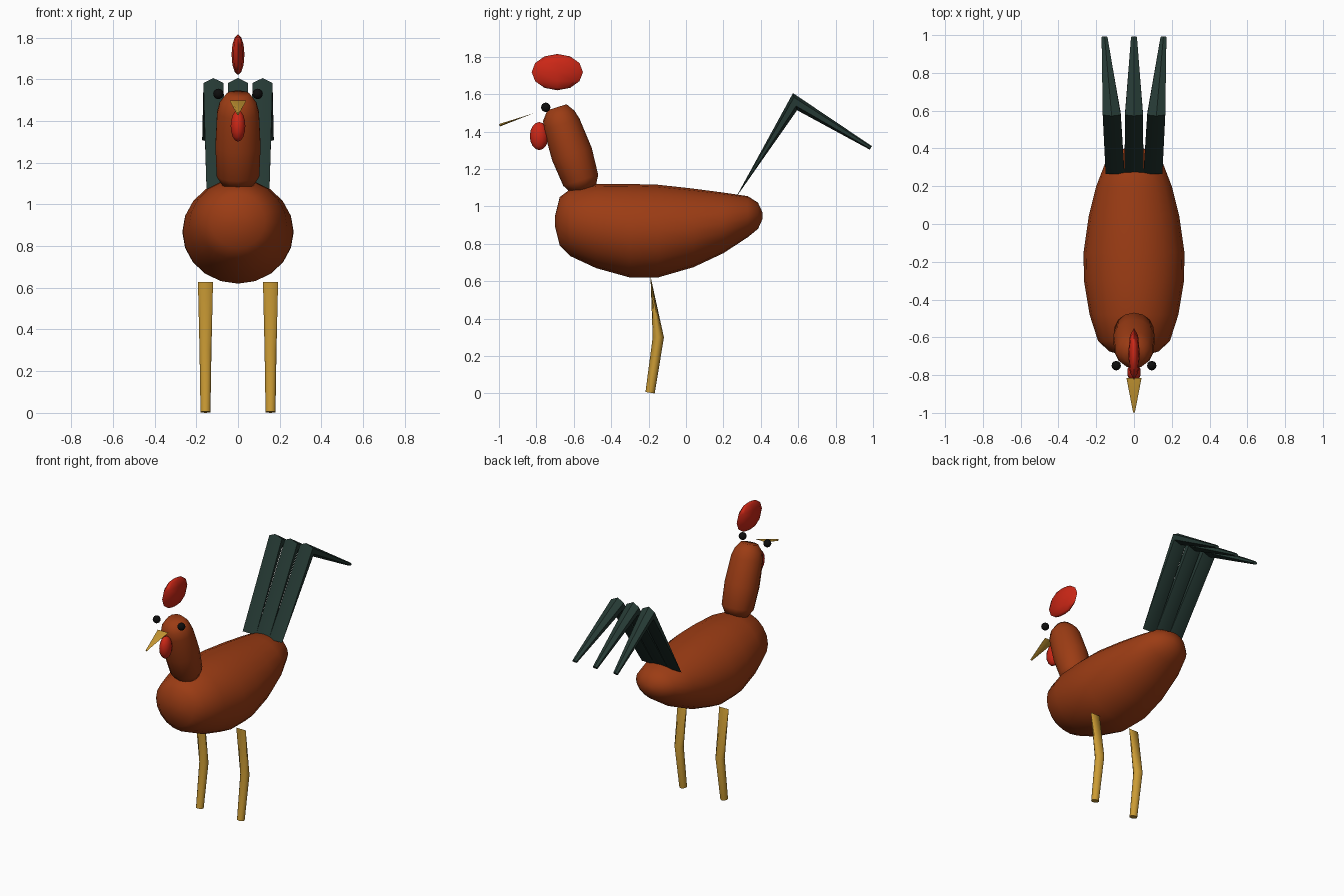
import bpy, bmesh, math
from mathutils import Vector, Matrix

if "Cube" in bpy.data.objects:
    bpy.data.objects.remove(bpy.data.objects["Cube"])


def material(name, rgb):
    mat = bpy.data.materials.new(name)
    mat.use_nodes = True
    mat.diffuse_color = (*rgb, 1)
    mat.node_tree.nodes["Principled BSDF"].inputs["Base Color"].default_value = (*rgb, 1)
    return mat


rust = material("rust brown", (0.33, 0.045, 0.007))
green = material("dark green", (0.018, 0.04, 0.033))
red = material("bright red", (0.6, 0.02, 0.008))
gold = material("golden yellow", (0.6, 0.33, 0.035))
black = material("black", (0.004, 0.004, 0.004))


def finish(name, bm, mat, angle):
    """Turn a bmesh into an object, smooth below the given angle."""
    bmesh.ops.recalc_face_normals(bm, faces=bm.faces)
    mesh = bpy.data.meshes.new(name)
    bm.to_mesh(mesh)
    bm.free()
    mesh.materials.append(mat)
    for face in mesh.polygons:
        face.use_smooth = angle > 0
    mesh.set_sharp_from_angle(angle=math.radians(angle))
    obj = bpy.data.objects.new(name, mesh)
    bpy.context.collection.objects.link(obj)
    return obj


def tube(name, stations, mat, sides, angle=50, tangent=None):
    """Loft elliptical rings (x, y, z, half width, half depth) along a path."""
    bm = bmesh.new()
    points = [Vector(s[:3]) for s in stations]
    rings = []
    for i, (p, s) in enumerate(zip(points, stations)):
        if tangent:
            t = Vector(tangent)
        else:
            steps = [(b - a).normalized() for a, b in
                     zip(points[max(i - 1, 0):i + 1], points[i:i + 2] if i == 0 else points[i:i + 1])]
            if i > 0:
                steps = [(p - points[i - 1]).normalized()]
                if i + 1 < len(points):
                    steps.append((points[i + 1] - p).normalized())
            t = sum(steps, Vector())
        up = Vector((0, -t.z, t.y)).normalized()
        ring = []
        for k in range(sides):
            a = 2 * math.pi * k / sides
            ring.append(bm.verts.new(p + Vector((s[3] * math.sin(a), 0, 0)) + up * s[4] * math.cos(a)))
        rings.append(ring)
    for r, q in zip(rings, rings[1:]):
        for k in range(sides):
            n = (k + 1) % sides
            bm.faces.new((r[k], r[n], q[n], q[k]))
    bm.faces.new(rings[0])
    bm.faces.new(rings[-1])
    return finish(name, bm, mat, angle)


def ellipsoid(name, centre, radii, mat, segments, rings):
    bm = bmesh.new()
    bmesh.ops.create_uvsphere(bm, u_segments=segments, v_segments=rings, radius=1,
                              matrix=Matrix.LocRotScale(Vector(centre), None, Vector(radii)))
    return finish(name, bm, mat, 60)


# Body: upright rings from breast to rump
body = [(-0.70, 0.92, 0.04, 0.03), (-0.675, 0.92, 0.13, 0.13), (-0.62, 0.913, 0.19, 0.178),
        (-0.48, 0.895, 0.235, 0.225), (-0.3, 0.87, 0.265, 0.25), (-0.15, 0.868, 0.267, 0.248),
        (0.04, 0.885, 0.24, 0.21), (0.2, 0.912, 0.2, 0.162), (0.33, 0.945, 0.15, 0.11),
        (0.385, 0.95, 0.09, 0.07), (0.408, 0.95, 0.025, 0.02)]
tube("body", [(0, *s) for s in body], rust, 20, 75, (0, 1, 0))

# Neck and head: one leaning tube
neck = [(-0.548, 1.092, 0.075, 0.07), (-0.563, 1.14, 0.105, 0.098), (-0.61, 1.28, 0.111, 0.111),
        (-0.665, 1.44, 0.103, 0.1), (-0.68, 1.485, 0.09, 0.088), (-0.69, 1.53, 0.055, 0.054)]
tube("neck", [(0, *s) for s in neck], rust, 14, 75, (0, -0.3, 0.95))

# Head details
tube("beak", [(0, -0.815, 1.498, 0.04, 0.045), (0, -0.997, 1.434, 0.005, 0.007)], gold, 8)
ellipsoid("comb", (0, -0.688, 1.718), (0.031, 0.137, 0.097), red, 8, 6)
ellipsoid("wattle", (0, -0.785, 1.376), (0.037, 0.05, 0.075), red, 10, 8)

# Paired eyes and legs
for side, label in ((1, "left"), (-1, "right")):
    ellipsoid(label + "_eye", (side * 0.094, -0.75, 1.53), (0.025,) * 3, black, 12, 8)
    x = side * 0.156
    tube(label + "_leg", [(x, -0.19, 0.628, 0.038, 0.038), (x, -0.148, 0.3, 0.03, 0.03),
                          (x, -0.192, 0.004, 0.025, 0.025)], gold, 10)

# Three bent tail feathers, fanning outwards
for side, label in ((-1, "right"), (0, "middle"), (1, "left")):
    tube(label + "_tail_feather",
         [(side * 0.1, 0.265, 1.045, 0.058, 0.06), (side * 0.118, 0.583, 1.56, 0.055, 0.047),
          (side * 0.156, 0.988, 1.313, 0.018, 0.011)], green, 6, 30)
